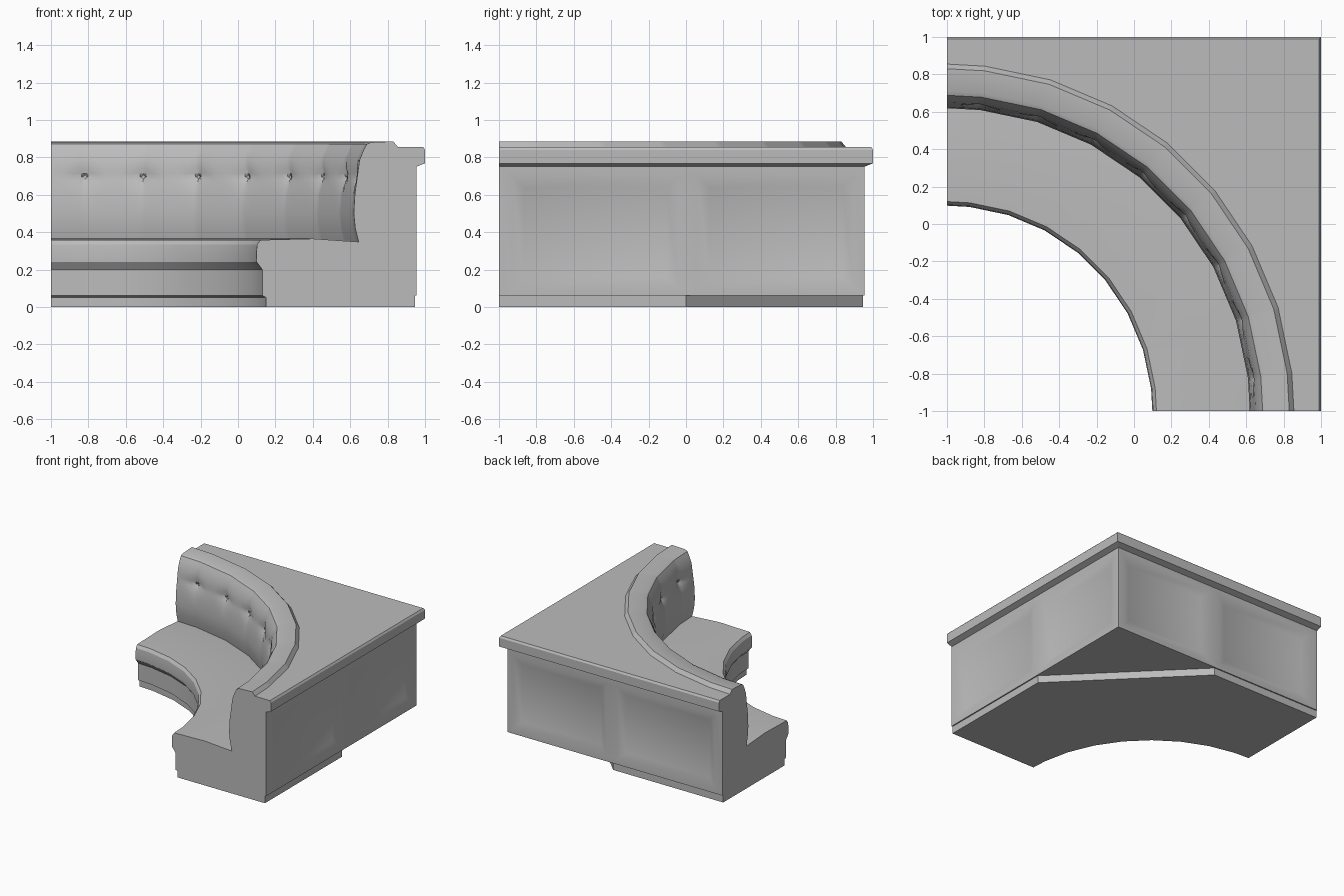
import bpy, bmesh, math

if "Cube" in bpy.data.objects:
    bpy.data.objects.remove(bpy.data.objects["Cube"], do_unlink=True)

GREY = (0.5, 0.5, 0.5, 1.0)
mat = bpy.data.materials.new("plain_grey")
mat.use_nodes = True
mat.diffuse_color = GREY
mat.node_tree.nodes["Principled BSDF"].inputs["Base Color"].default_value = GREY

# Arc layout: the bench curves round the corner point (-1, -1)
BUTTONS = [6.3 + 11.06 * k for k in range(8)]
ANGLES = [0.0] + BUTTONS + [90.0]
BUTTON_Z = 0.695


def arc_point(r, angle, z):
    """Point on the faceted arc, lying on the chord between main angles."""
    i = max(k for k in range(len(ANGLES) - 1) if ANGLES[k] <= angle)
    a, b = math.radians(ANGLES[i]), math.radians(ANGLES[i + 1])
    t = (angle - ANGLES[i]) / (ANGLES[i + 1] - ANGLES[i])
    x = math.cos(a) * (1 - t) + math.cos(b) * t
    y = math.sin(a) * (1 - t) + math.sin(b) * t
    return (r * x - 1, r * y - 1, z)


def build(name, verts, faces, mirrored=False, inset=()):
    """Make an object; optionally add a copy mirrored across the x = y plane."""
    bm = bmesh.new()
    copies = [False, True] if mirrored else [False]
    for flip in copies:
        vs = [bm.verts.new((v[1], v[0], v[2]) if flip else v) for v in verts]
        made = [bm.faces.new([vs[i] for i in (reversed(f) if flip else f)]) for f in faces]
        if inset:
            bm.normal_update()
            bmesh.ops.inset_individual(bm, faces=[made[i] for i in inset],
                                       thickness=0.09, depth=-0.025)
    bmesh.ops.remove_doubles(bm, verts=bm.verts, dist=0.0001)
    mesh = bpy.data.meshes.new(name)
    bm.to_mesh(mesh)
    bm.free()
    mesh.materials.append(mat)
    obj = bpy.data.objects.new(name, mesh)
    bpy.context.collection.objects.link(obj)
    bpy.ops.object.select_all(action="DESELECT")
    obj.select_set(True)
    bpy.context.view_layer.objects.active = obj
    bpy.ops.object.shade_smooth_by_angle(angle=math.radians(30))
    return obj


def grid_faces(cols, rows):
    """Quads for points listed column by column."""
    return [(i * rows + j, i * rows + j + 1, (i + 1) * rows + j + 1, (i + 1) * rows + j)
            for i in range(cols - 1) for j in range(rows - 1)]


def sweep(name, profile, angles=ANGLES, dent=lambda a, r, z: 0):
    verts = [arc_point(r + dent(a, r, z), a, z) for a in angles for r, z in profile]
    return build(name, verts, grid_faces(len(angles), len(profile)))


def slab(name, r, z, outer, up):
    """Flat face between an arc and the outer outline."""
    pts = [arc_point(r, a, z) for a in reversed(ANGLES)] + [(x, y, z) for x, y in outer]
    order = list(range(len(pts)))
    return build(name, pts, [order if up else order[::-1]])


def square(d):
    return [(d, -1), (d, d), (-1, d)]


# Plinth and base, with the plinth cut off diagonally behind
PLINTH = 0.945
base_profile = [(1.15, 0), (1.15, 0.05), (1.13, 0.06), (1.13, 0.2)]
sweep("plinth_and_base_front", base_profile)
slab("plinth_bottom", 1.15, 0, [(PLINTH, -1), (PLINTH, 0), (0, PLINTH), (-1, PLINTH)], False)
path = [(PLINTH, -1), (PLINTH, 0), (PLINTH / 2, PLINTH / 2)]
verts = [(x, y, z) for x, y in path for z in (0, 0.06)]
build("plinth_back", verts, [f[::-1] for f in grid_faces(3, 2)], mirrored=True)
slab("base_underside", 1.13, 0.06, square(0.955), False)

# Outer walls with two recessed panels each
ys = [-1, -0.93, -0.04, 0.06, 0.9, 0.955]
zs = [0.06, 0.1, 0.7, 0.75]
verts = [(0.955, y, z) for y in ys for z in zs]
faces = [f[::-1] for f in grid_faces(len(ys), len(zs))]
build("panelled_walls", verts, faces, mirrored=True, inset=(4, 10))

# Cornice and flat top
cornice = [(0.955, 0.75), (1, 0.768), (1, 0.84), (0.99, 0.855)]
verts = [(d, y, z) for end in (0, 1) for d, z in cornice for y in [d if end else -1]]
build("cornice", verts, [f[::-1] for f in grid_faces(2, len(cornice))], mirrored=True)
slab("table_top", 1.855, 0.855, square(0.99), True)

# Seat cushion
seat_profile = [(1.13, 0.2), (1.1, 0.24), (1.098, 0.29), (1.103, 0.335), (1.12, 0.358),
                (1.4, 0.365), (1.645, 0.348)]
sweep("seat_cushion", seat_profile)

# Tufted backrest: extra rows and columns around each button
tuft_rows = [BUTTON_Z + d for d in (-0.09, -0.045, -0.018, 0, 0.018, 0.045, 0.09)]
back_profile = [(1.645, 0.348), (1.627, 0.42), (1.619, 0.5)]
back_profile += [(1.625 + 0.139 * (z - 0.605), z) for z in tuft_rows]
back_profile += [(1.672, 0.84), (1.688, 0.87), (1.71, 0.88), (1.83, 0.885), (1.855, 0.855)]
columns = sorted([0, 90] + [b + d for b in BUTTONS for d in (-4, -2, -0.6, 0, 0.6, 2, 4)])


def tuft(a, r, z):
    if r > 1.7:
        return 0
    across = min(abs(a - b) for b in BUTTONS) * math.radians(r)
    m = across / 0.115 + abs(z - BUTTON_Z) / 0.09
    return 0.022 * max(0, 1 - m) + (0.02 if m < 0.01 else 0)


sweep("tufted_backrest", back_profile, columns, tuft)

# Diamond buttons sunk in the tufts
verts, faces = [], []
for b in BUTTONS:
    n = len(verts)
    for da, dz in ((-0.4, 0), (0, 0.012), (0.4, 0), (0, -0.012)):
        verts.append(arc_point(1.66, b + da, BUTTON_Z + dz))
    faces.append((n, n + 1, n + 2, n + 3))
build("tuft_buttons", verts, faces)

# Flat end panels closing the two cut ends
section = base_profile + seat_profile[1:] + back_profile[1:]
outline = [(r - 1, -1, z) for r, z in section]
outline += [(d, -1, z) for d, z in reversed(cornice)]
outline += [(0.955, -1, 0.06), (PLINTH, -1, 0.06), (PLINTH, -1, 0)]
build("end_panels", outline, [list(range(len(outline)))[::-1]], mirrored=True)
